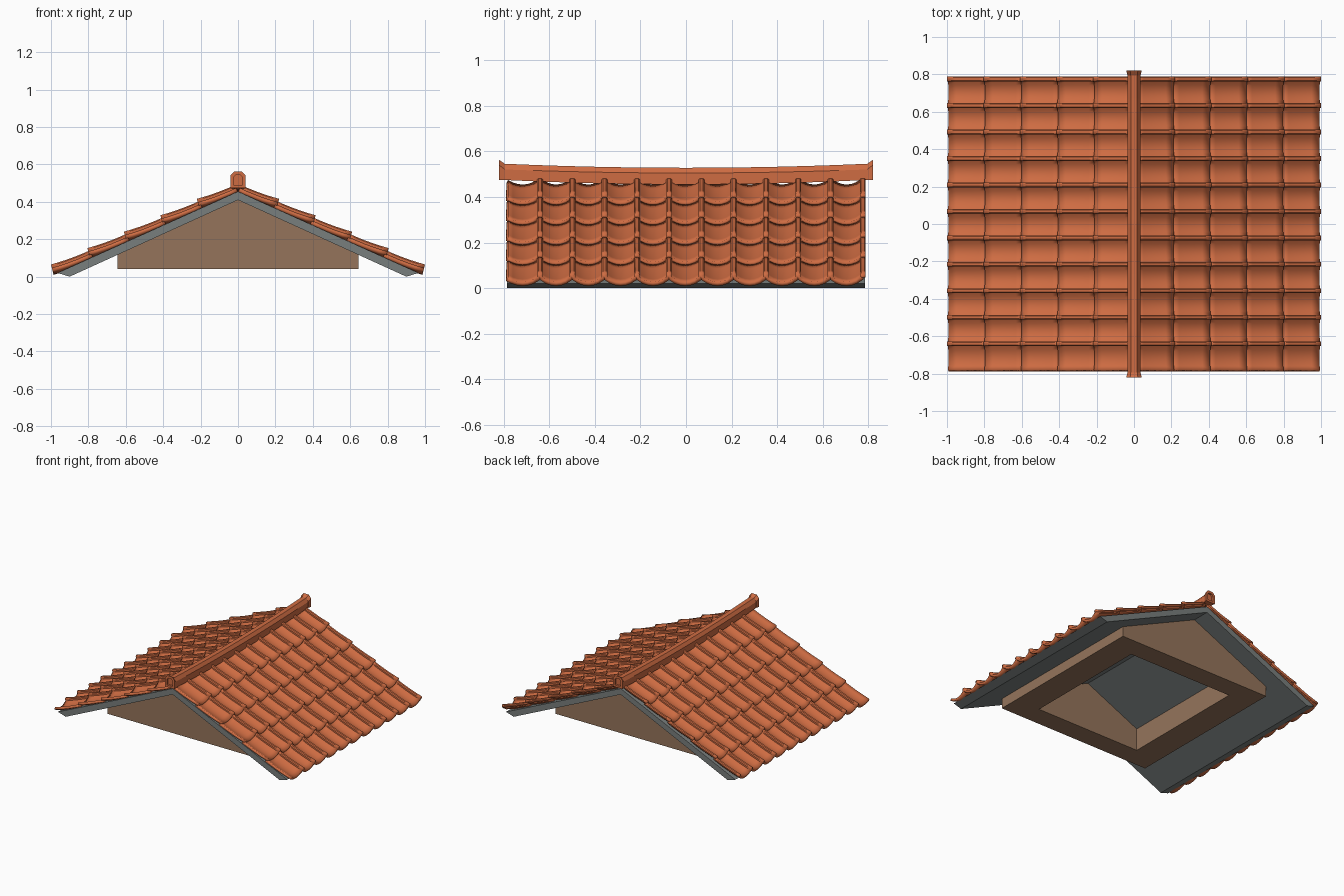
import bpy, bmesh, math

if "Cube" in bpy.data.objects:
    bpy.data.objects.remove(bpy.data.objects["Cube"])


def material(name, rgb):
    m = bpy.data.materials.new(name)
    m.diffuse_color = (*rgb, 1)
    m.use_nodes = True
    m.node_tree.nodes["Principled BSDF"].inputs["Base Color"].default_value = m.diffuse_color
    return m


CLAY = material("terracotta", (0.62, 0.15, 0.055))
GREY = material("grey board", (0.19, 0.21, 0.205))
WOOD = material("brown wall", (0.30, 0.175, 0.105))


def make_object(name, bm, mat):
    mesh = bpy.data.meshes.new(name)
    bm.to_mesh(mesh)
    bm.free()
    mesh.materials.append(mat)
    ob = bpy.data.objects.new(name, mesh)
    bpy.context.collection.objects.link(ob)
    return ob


def loft(name, sections, mat):
    """Closed skin through equal-length rings of points."""
    bm = bmesh.new()
    rings = [[bm.verts.new(p) for p in s] for s in sections]
    n = len(rings[0])
    for a, b in zip(rings, rings[1:]):
        for i in range(n):
            bm.faces.new((a[i], a[(i + 1) % n], b[(i + 1) % n], b[i]))
    bm.faces.new(rings[0])
    bm.faces.new(rings[-1][::-1])
    bmesh.ops.recalc_face_normals(bm, faces=bm.faces)
    return make_object(name, bm, mat)


def prism(name, profile, y0, y1, mat):
    return loft(name, [[(x, y, z) for x, z in profile] for y in (y0, y1)], mat)


def smooth(ob, angle):
    bpy.ops.object.select_all(action='DESELECT')
    ob.select_set(True)
    bpy.context.view_layer.objects.active = ob
    bpy.ops.object.shade_smooth_by_angle(angle=math.radians(angle))


# Roof board: folded slab under the tiles
prism("roof_board", [(0, 0.41), (0.9, 0), (0.965, 0.02), (0, 0.455),
                     (-0.965, 0.02), (-0.9, 0)], -0.785, 0.785, GREY)


# Walls: hollow gabled frame, open underneath
def under(x):
    return 0.42 - 0.455 * abs(x)


W, IW, D, ID, BASE = 0.645, 0.44, 0.65, 0.495, 0.04
gable = [(-W, BASE), (W, BASE), (W, under(W)), (0, under(0)), (-W, under(W))]
prism("front_gable_wall", gable, -D, -ID, WOOD)
prism("back_gable_wall", gable, ID, D, WOOD)
for side, s in (("left", -1), ("right", 1)):
    prism(side + "_side_wall", [(s * IW, BASE), (s * W, BASE), (s * W, under(W)),
                                (s * IW, under(IW))], -ID, ID, WOOD)

# Tile cross-section along y: sagging pans with a raised roll at each right edge
PITCH, ROLL, ROWS = 0.1415, 0.013, 5
section = []
for c in range(11):
    r = -0.64 + PITCH * c
    y0 = r - PITCH + ROLL if c else -0.78
    y1 = r - ROLL
    for k in range(7):
        u = k / 6
        section.append((y0 + (y1 - y0) * u, -0.018 - 0.020 * 4 * u * (1 - u)))
    section += [(r - ROLL, -0.006), (r - 0.007, 0), (r + 0.007, 0), (r + ROLL, -0.006)]
section.append((0.788, -0.018))

# Tile rows: each row dips along the slope and steps over the row below
bm = bmesh.new()
for row in range(ROWS):
    low = 1.0 - 0.195 * row
    length = 0.215 if row < ROWS - 1 else 0.21
    grid = []
    for i in range(6):
        t = i / 5
        x = low - length * t
        lift = 0.060 - 0.018 * t - 0.005 * 4 * t * (1 - t)
        z = 0.455 - 0.45 * x + lift
        grid.append([bm.verts.new((x + dz * 0.25 * (1 - t), y, z + dz)) for y, dz in section])
    for a, b in zip(grid, grid[1:]):
        for j in range(len(section) - 1):
            bm.faces.new((a[j], a[j + 1], b[j + 1], b[j]))
tiles = make_object("roof_tiles", bm, CLAY)
smooth(tiles, 35)
sol = tiles.modifiers.new("thickness", 'SOLIDIFY')
sol.thickness = 0.018
sol.offset = -1
mir = tiles.modifiers.new("both_slopes", 'MIRROR')
mir.use_clip = False
mir.merge_threshold = 0.0001


# Ridge cap: chamfered beam that rises toward both ends
def ridge_ring(y, half, bottom, shoulder, top):
    return [(-half, y, bottom), (half, y, bottom), (half, y, shoulder),
            (half * 0.5, y, top), (-half * 0.5, y, top), (-half, y, shoulder)]


rings = []
for i in range(13):
    y = -0.805 + 1.61 * i / 12
    up = (y / 0.805) ** 2
    rings.append(ridge_ring(y, 0.034, 0.455 + 0.020 * up, 0.505 + 0.016 * up,
                            0.528 + 0.018 * up))
loft("ridge_cap", rings, CLAY)

# Flared end caps with an arched recess
for end, s in (("front", -1), ("back", 1)):
    hollow = [(x * 0.6, s * 0.805, 0.49 + (z - 0.475) * 0.62) for x, y, z in
              ridge_ring(0, 0.041, 0.475, 0.54, 0.563)]
    face = [(x, s * 0.82, z) for x, y, z in hollow]
    loft(end + "_ridge_end", [ridge_ring(s * 0.795, 0.035, 0.475, 0.522, 0.546),
                              ridge_ring(s * 0.82, 0.041, 0.475, 0.54, 0.563),
                              face, hollow], CLAY)
